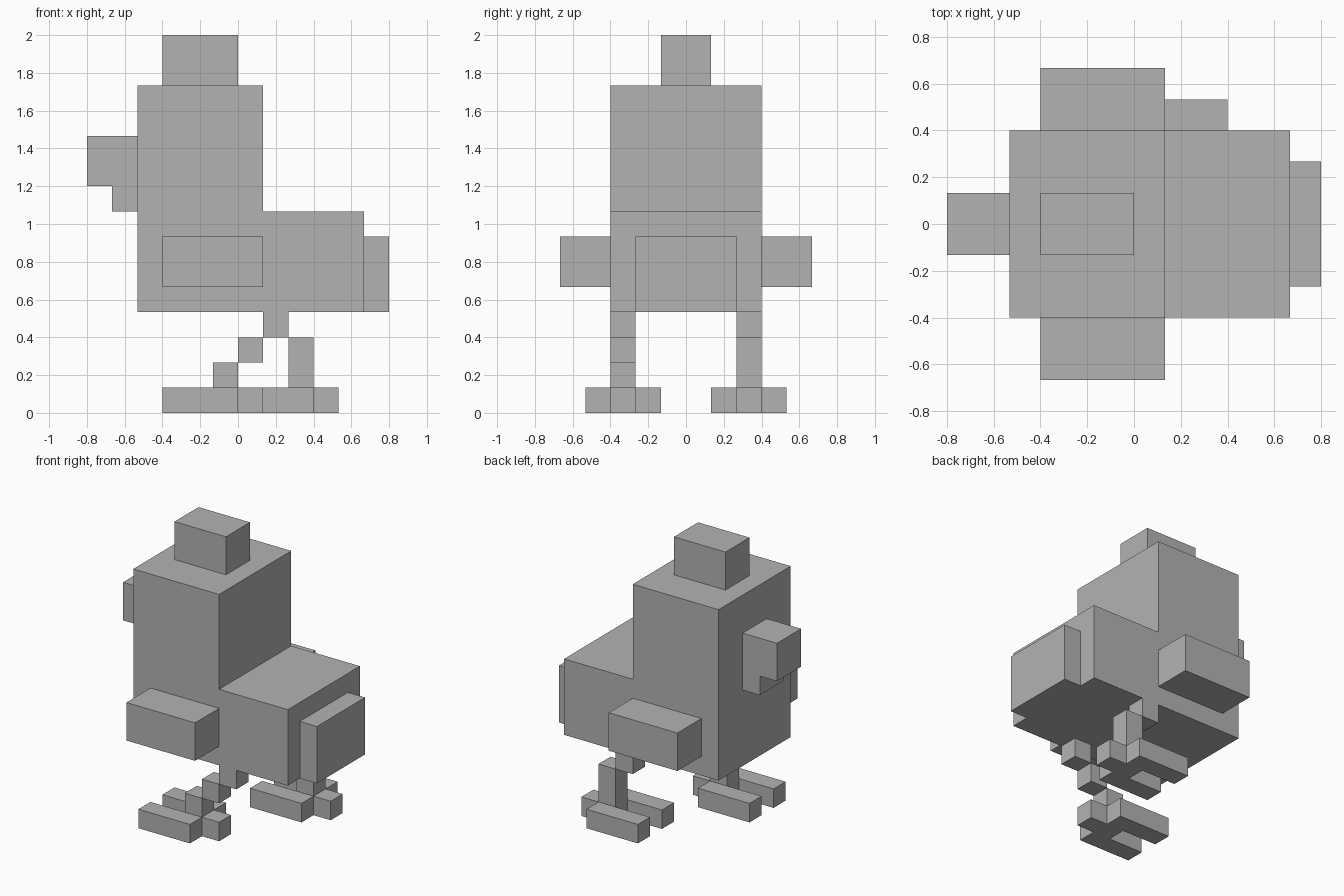
import bpy
import bmesh
from mathutils import Vector

U = 2 / 15  # one block of the grid

cube = bpy.data.objects.get("Cube")
if cube:
    bpy.data.objects.remove(cube, do_unlink=True)

grey = bpy.data.materials.new("plain_grey")
grey.use_nodes = True
grey.diffuse_color = (0.45, 0.45, 0.45, 1)
grey.node_tree.nodes["Principled BSDF"].inputs["Base Color"].default_value = grey.diffuse_color


def blocks(name, *spans):
    """One object made of boxes, each given as x, y and z ranges in blocks."""
    bm = bmesh.new()
    for span in spans:
        low = Vector([s[0] for s in span])
        high = Vector([s[1] for s in span])
        verts = bmesh.ops.create_cube(bm, size=1)["verts"]
        for v in verts:
            v.co = ((low + high) / 2 + v.co * (high - low)) * U
    mesh = bpy.data.meshes.new(name)
    bm.to_mesh(mesh)
    bm.free()
    mesh.materials.append(grey)
    obj = bpy.data.objects.new(name, mesh)
    bpy.context.collection.objects.link(obj)
    return obj


# Trunk, head and comb
blocks("body", ((-4, 5), (-3, 3), (4, 8)))
blocks("head", ((-4, 1), (-3, 3), (8, 13)))
blocks("comb", ((-3, 0), (-1, 1), (13, 15)))

# Beak with the wattle hanging below it, and the tail
blocks("beak", ((-6, -4), (-1, 1), (9, 11)))
blocks("wattle", ((-5, -4), (-1, 1), (8, 9)))
blocks("tail", ((5, 6), (-2, 2), (4, 7)))

# Wings on both flanks
for side, y in (("front", -5), ("back", 3)):
    blocks(side + "_wing", ((-3, 1), (y, y + 2), (5, 7)))


def foot(name, x, y):
    """Two toes joined by a heel; x is the toe tips, y the middle's near edge."""
    blocks(name,
           ((x, x + 3), (y - 1, y), (0, 1)),
           ((x, x + 3), (y + 1, y + 2), (0, 1)),
           ((x + 2, x + 4), (y, y + 1), (0, 1)))


# Front leg strides forward in steps
near = (-3, -2)
blocks("front_leg", *[((i, i + 1), near, (i + 2, i + 3)) for i in (-1, 0, 1)])
foot("front_foot", -3, -3)

# Back leg trails behind
far = (2, 3)
blocks("back_leg", ((1, 2), far, (3, 4)), ((2, 3), far, (1, 3)))
foot("back_foot", 0, 2)
